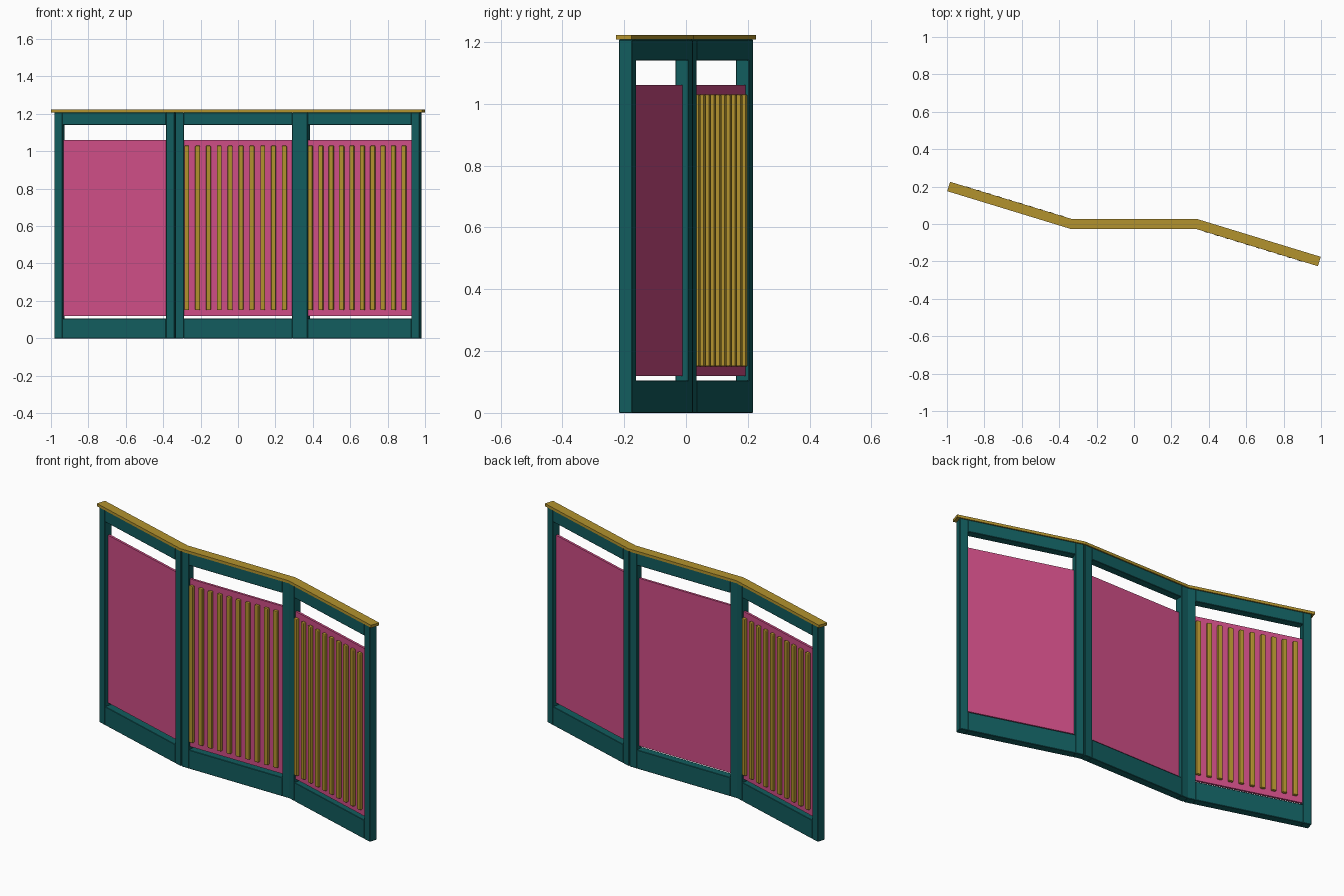
import bpy, bmesh, math
from mathutils import Matrix, Vector

cube = bpy.data.objects.get("Cube")
if cube:
    bpy.data.objects.remove(cube, do_unlink=True)

WIDTH, DEPTH, STILE = 0.67, 0.044, 0.045
FRAME_TOP, CAP_TOP = 1.207, 1.222
RAIL_LOW, RAIL_HIGH = 0.105, 1.14
ANGLE = math.radians(17)


def material(name, rgb):
    mat = bpy.data.materials.new(name)
    mat.use_nodes = True
    colour = (*rgb, 1)
    mat.diffuse_color = colour
    shader = mat.node_tree.nodes["Principled BSDF"]
    shader.inputs["Base Color"].default_value = colour
    shader.inputs["Roughness"].default_value = 0.7
    return mat


TEAL = material("teal", (0.006, 0.108, 0.112))
PINK = material("pink", (0.62, 0.075, 0.24))
GOLD = material("gold", (0.45, 0.29, 0.027))


def add_box(bm, low, high):
    """Add an axis-aligned box between two corners."""
    low, high = Vector(low), Vector(high)
    place = Matrix.Translation((low + high) / 2) @ Matrix.Diagonal((*(high - low), 1))
    bmesh.ops.create_cube(bm, size=1, matrix=place)


def finish(name, bm, mat, place=Matrix(), bevel=0, segments=1):
    bmesh.ops.recalc_face_normals(bm, faces=bm.faces[:])
    mesh = bpy.data.meshes.new(name)
    bm.to_mesh(mesh)
    bm.free()
    mesh.materials.append(mat)
    obj = bpy.data.objects.new(name, mesh)
    bpy.context.collection.objects.link(obj)
    obj.matrix_world = place
    if bevel:
        mod = obj.modifiers.new("soft_edges", "BEVEL")
        mod.width, mod.segments = bevel, segments
    return obj


def build_panel(side, place):
    """One panel: frame, infill sheet and slats on its local front (-y)."""
    half, d = WIDTH / 2, DEPTH / 2
    inner = half - STILE

    # Frame: two stiles and two rails
    bm = bmesh.new()
    for x in (-half, inner):
        add_box(bm, (x, -d, 0), (x + STILE, d, FRAME_TOP))
    for z0, z1 in ((0, RAIL_LOW), (RAIL_HIGH, FRAME_TOP)):
        add_box(bm, (-inner, -d, z0), (inner, d, z1))
    finish(side + "_frame", bm, TEAL, place, 0.002)

    # Infill sheet with an open gap above and below
    bm = bmesh.new()
    add_box(bm, (-inner, -0.011, 0.12), (inner, 0.002, 1.06))
    finish(side + "_infill", bm, PINK, place)

    # Evenly spaced upright slats
    bm = bmesh.new()
    count, width = 10, 0.026
    pitch = 2 * inner / count
    for i in range(count):
        x = -inner + 0.003 + i * pitch
        add_box(bm, (x, -0.028, 0.15), (x + width, -0.009, 1.03))
    finish(side + "_slats", bm, GOLD, place, 0.005, 2)


# Centre panel and two wings; the wing on -x is turned to show its slats behind
along = Vector((math.cos(ANGLE), -math.sin(ANGLE), 0))
joint = Vector((WIDTH / 2, 0, 0))
wing = joint + along * WIDTH / 2
build_panel("center", Matrix())
build_panel("left", Matrix.Translation(wing) @ Matrix.Rotation(-ANGLE, 4, "Z"))
build_panel("right", Matrix.Translation(-wing) @ Matrix.Rotation(math.pi - ANGLE, 4, "Z"))

# Top cap: a mitred strip following the three panels
end = joint + along * (WIDTH + 0.016)
half_cap = 0.0262
end_normal = Vector((math.sin(ANGLE), math.cos(ANGLE), 0)) * half_cap
mitre = Vector((math.tan(ANGLE / 2), 1, 0)) * half_cap
path = [(-end, end_normal), (-joint, mitre), (joint, mitre), (end, end_normal)]
bm = bmesh.new()
lift = Vector((0, 0, FRAME_TOP))
front = [bm.verts.new(p - n + lift) for p, n in path]
back = [bm.verts.new(p + n + lift) for p, n in path]
faces = [bm.faces.new((front[i], front[i + 1], back[i + 1], back[i])) for i in range(3)]
extruded = bmesh.ops.extrude_face_region(bm, geom=faces, use_keep_orig=True)
top = [v for v in extruded["geom"] if isinstance(v, bmesh.types.BMVert)]
bmesh.ops.translate(bm, verts=top, vec=(0, 0, CAP_TOP - FRAME_TOP))
finish("top_cap", bm, GOLD)
